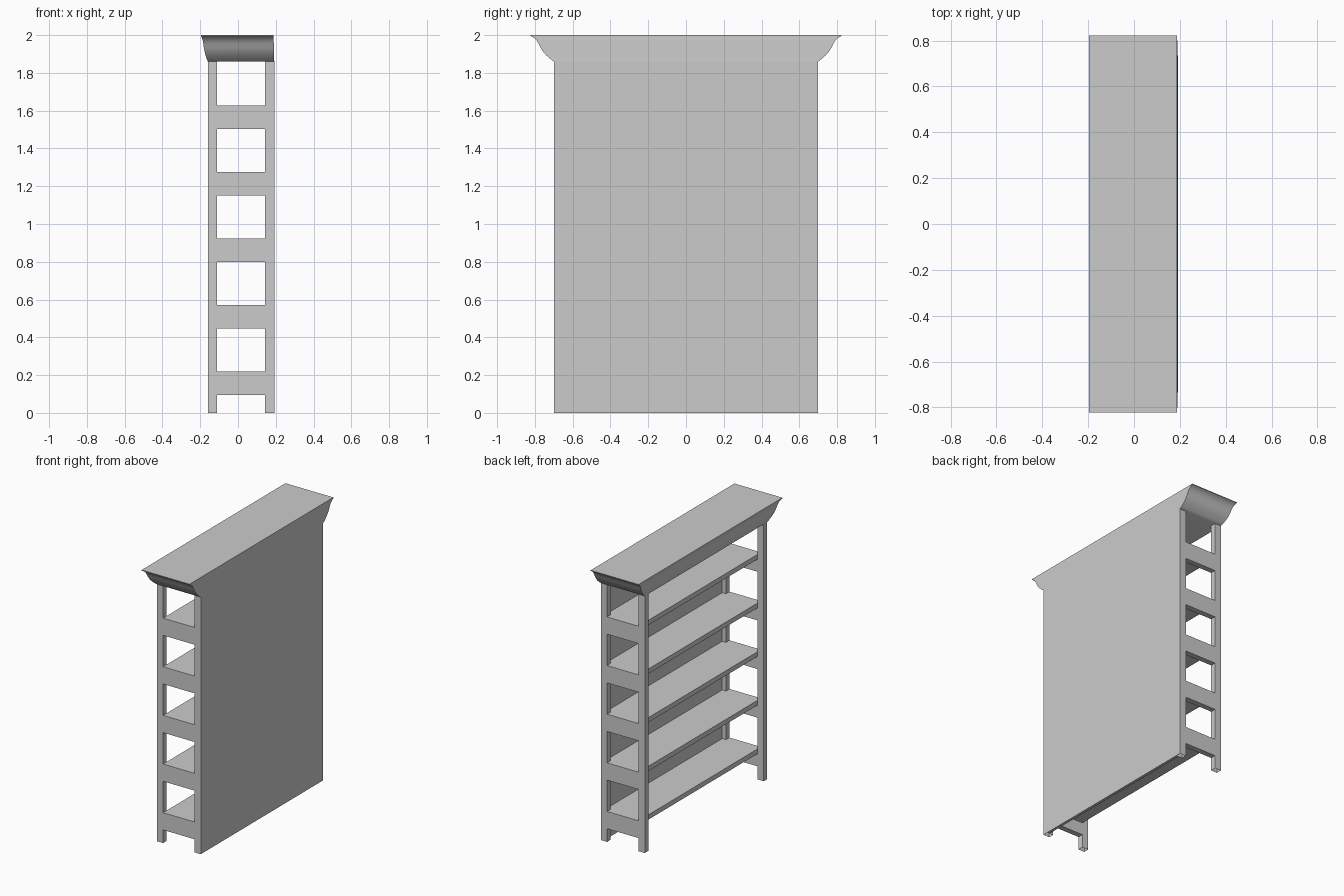
import bpy, bmesh, math

cube = bpy.data.objects.get("Cube")
if cube:
    bpy.data.objects.remove(cube, do_unlink=True)

grey = bpy.data.materials.new("plain_grey")
grey.use_nodes = True
colour = (0.6, 0.6, 0.6, 1)
grey.diffuse_color = colour
grey.node_tree.nodes["Principled BSDF"].inputs["Base Color"].default_value = colour

FRONT, BACK, HALF = -0.16, 0.192, 0.70   # open side, panel side, half length
POST, THICK = 0.05, 0.04                 # post width and end frame thickness
RAIL, STEP, FIRST = 0.125, 0.352, 0.095  # rail height, spacing, lowest rail
CORNICE, TOP = 1.86, 2.0
COUNT = 5


def finish(name, bm):
    bmesh.ops.recalc_face_normals(bm, faces=bm.faces)
    mesh = bpy.data.meshes.new(name)
    bm.to_mesh(mesh)
    bm.free()
    mesh.materials.append(grey)
    obj = bpy.data.objects.new(name, mesh)
    bpy.context.collection.objects.link(obj)
    return obj


def box(name, lo, hi):
    bm = bmesh.new()
    bmesh.ops.create_cube(bm, size=1)
    for v in bm.verts:
        v.co = [(a + b) / 2 + c * (b - a) for a, b, c in zip(lo, hi, v.co)]
    return finish(name, bm)


# End frames: a ladder of cells, extruded inwards, feet left open
def end_frame(name, side):
    xs = [FRONT, FRONT + POST, BACK - POST, BACK]
    zs = [0]
    for i in range(COUNT):
        zs += [FIRST + i * STEP, FIRST + i * STEP + RAIL]
    zs.append(CORNICE)
    bm = bmesh.new()
    for row in range(len(zs) - 1):
        for col in range(3):
            if col == 1 and row % 2 == 0:
                continue
            corners = [(xs[col], zs[row]), (xs[col + 1], zs[row]),
                       (xs[col + 1], zs[row + 1]), (xs[col], zs[row + 1])]
            bm.faces.new([bm.verts.new((x, side * HALF, z)) for x, z in corners])
    bmesh.ops.remove_doubles(bm, verts=bm.verts, dist=0.001)
    outer = bm.faces[:]
    made = bmesh.ops.extrude_face_region(bm, geom=outer, use_keep_orig=True)
    for item in made["geom"]:
        if isinstance(item, bmesh.types.BMVert):
            item.co.y -= side * THICK
    bmesh.ops.recalc_face_normals(bm, faces=bm.faces)
    feet = [f for f in bm.faces if all(v.co.z < 0.001 for v in f.verts)]
    bmesh.ops.delete(bm, geom=feet, context='FACES_ONLY')
    return finish(name, bm)


end_frame("front_end_frame", -1)
end_frame("back_end_frame", 1)

# Long side panel, flush with the posts
inner = HALF - THICK
PANEL = BACK - 0.02
box("side_panel", (PANEL, -inner, 0), (BACK, inner, CORNICE))

# Shelves, level with the tops of the rails
for i in range(COUNT):
    z = FIRST + RAIL + i * STEP
    box(f"shelf_{i + 1}", (FRONT + POST, -inner, z - 0.035), (PANEL, inner, z))

# Cornice: S-shaped moulding lofted through rectangular rings
profile = [(0, 0), (0.15, 0.1), (0.33, 0.24), (0.47, 0.38), (0.57, 0.52),
           (0.66, 0.68), (0.76, 0.82), (0.9, 0.92), (1, 0.96), (1, 1)]
bm = bmesh.new()
rings = []
for out, up in profile:
    x0, x1 = FRONT - 0.036 * out, BACK - 0.004 * out
    y, z = HALF + 0.122 * out, CORNICE + (TOP - CORNICE) * up
    rings.append([bm.verts.new(p) for p in
                  ((x0, -y, z), (x1, -y, z), (x1, y, z), (x0, y, z))])
for low, high in zip(rings, rings[1:]):
    for k in range(4):
        n = (k + 1) % 4
        bm.faces.new((low[k], low[n], high[n], high[k]))
bm.faces.new(rings[0])
bm.faces.new(rings[-1])
cornice = finish("cornice", bm)
bpy.ops.object.select_all(action='DESELECT')
cornice.select_set(True)
bpy.context.view_layer.objects.active = cornice
bpy.ops.object.shade_smooth_by_angle(angle=math.radians(40))
